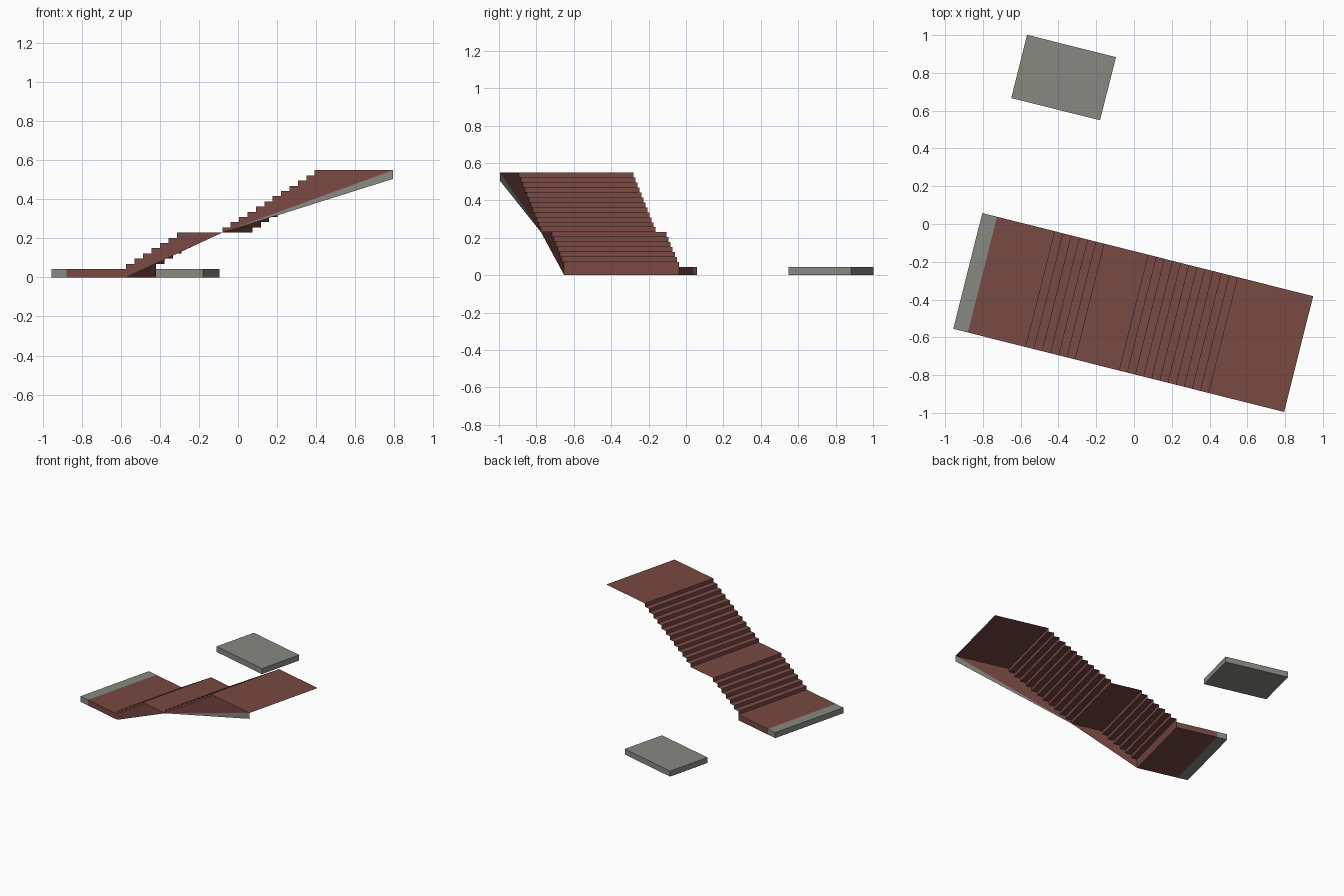
import bpy, bmesh, math
from mathutils import Matrix

if "Cube" in bpy.data.objects:
    bpy.data.objects.remove(bpy.data.objects["Cube"])

ANGLE = math.radians(-14.1)
WIDTH = 0.632
PAD_H = 0.043
ORIGIN = (-0.957, -0.555, 0)


def make_mat(name, rgb):
    m = bpy.data.materials.new(name)
    m.diffuse_color = (*rgb, 1)
    m.use_nodes = True
    m.node_tree.nodes["Principled BSDF"].inputs["Base Color"].default_value = m.diffuse_color
    return m


RED = make_mat("brick red", (0.19, 0.067, 0.056))
GREY = make_mat("concrete grey", (0.25, 0.25, 0.225))


def finish(bm, name, mat, origin=ORIGIN):
    # Local x runs along the stairs, local y across them
    bm.transform(Matrix.Translation(origin) @ Matrix.Rotation(ANGLE, 4, 'Z'))
    me = bpy.data.meshes.new(name)
    bm.to_mesh(me)
    bm.free()
    me.materials.append(mat)
    ob = bpy.data.objects.new(name, me)
    bpy.context.collection.objects.link(ob)
    return ob


def slab(name, s0, s1, w, h, mat, origin=ORIGIN):
    bm = bmesh.new()
    bmesh.ops.create_cube(bm, size=1, matrix=Matrix.Translation(((s0 + s1) / 2, w / 2, h / 2))
                          @ Matrix.Diagonal((s1 - s0, w, h, 1)))
    finish(bm, name, mat, origin)


def sheet(name, profile, mat):
    # Open stair surface: profile swept across the width
    bm = bmesh.new()
    a = [bm.verts.new((s, 0, z)) for s, z in profile]
    b = [bm.verts.new((s, WIDTH, z)) for s, z in profile]
    for i in range(len(profile) - 1):
        bm.faces.new((a[i], a[i + 1], b[i + 1], b[i]))
    finish(bm, name, mat)


def panel(name, outline, mat):
    # Flat side panel on the front edge
    bm = bmesh.new()
    f = bm.faces.new([bm.verts.new((s, 0, z)) for s, z in outline])
    f.normal_update()
    if f.normal.y > 0:
        f.normal_flip()
    finish(bm, name, mat)


def flight(s0, z0, s1, z1, risers, s_end):
    # Zigzag of risers and treads, ending in a landing
    run, rise = (s1 - s0) / (risers - 1), (z1 - z0) / risers
    pts = [(s0, z0)]
    for k in range(risers):
        s = s0 + k * run
        pts += [(s, z0 + (k + 1) * rise),
                (s + run if k < risers - 1 else s_end, z0 + (k + 1) * rise)]
    return pts


# Foot of the stairs
slab("foot_edge", 0, 0.08, WIDTH, PAD_H, GREY)
slab("foot_landing", 0.08, 0.394, WIDTH, PAD_H, RED)

# Two flights with their landings
lower = flight(0.394, PAD_H, 0.664, 0.23, 7, 0.904)
upper = flight(0.904, 0.23, 1.392, 0.55, 12, 1.806)
sheet("lower_flight", lower, RED)
sheet("upper_flight", upper, RED)

# Side panels on the front edge only
panel("lower_side_panel", [(0.394, 0)] + lower, RED)
panel("upper_side_panel", upper, RED)
panel("upper_side_trim", [(0.904, 0.23), (1.806, 0.505), (1.806, 0.55)], GREY)

# Separate slab behind the stairs
slab("rear_slab", 0, 0.485, 0.345, PAD_H, GREY, (-0.65, 0.667, 0))
